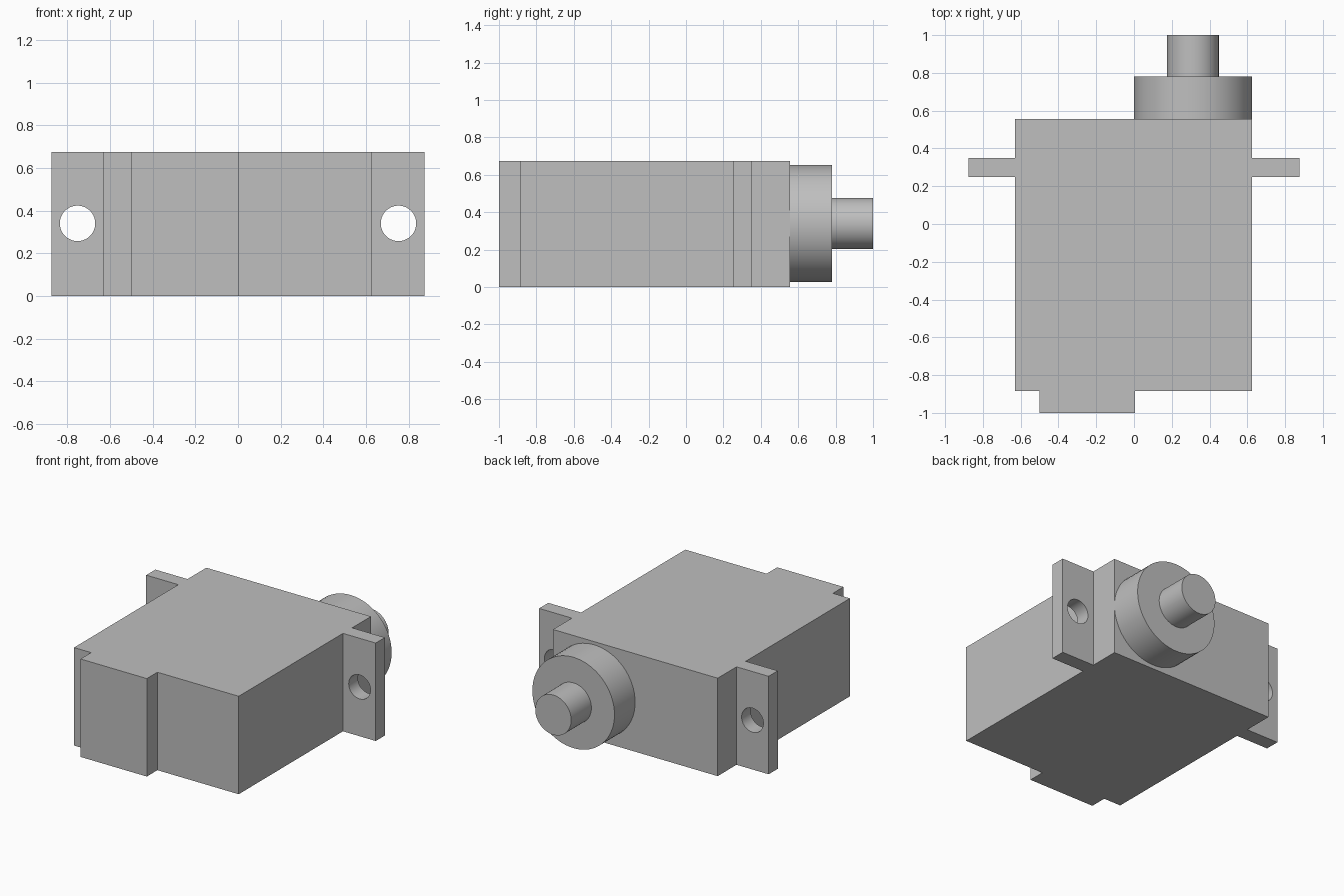
import bpy
import bmesh
from math import radians
from mathutils import Matrix, Vector

default = bpy.data.objects.get("Cube")
if default:
    bpy.data.objects.remove(default, do_unlink=True)

HEIGHT = 0.675
MID_Z = 0.34

grey = bpy.data.materials.new("light grey plastic")
grey.use_nodes = True
grey.diffuse_color = (0.52, 0.52, 0.52, 1)
grey.node_tree.nodes["Principled BSDF"].inputs["Base Color"].default_value = grey.diffuse_color


def finish(name, bm):
    mesh = bpy.data.meshes.new(name)
    bm.to_mesh(mesh)
    bm.free()
    mesh.materials.append(grey)
    obj = bpy.data.objects.new(name, mesh)
    bpy.context.collection.objects.link(obj)
    return obj


def smooth(obj):
    bpy.ops.object.select_all(action="DESELECT")
    obj.select_set(True)
    bpy.context.view_layer.objects.active = obj
    bpy.ops.object.shade_smooth_by_angle(angle=radians(30))


def cylinder(name, x, y0, y1, radius):
    """Cylinder lying along y at mid height."""
    bm = bmesh.new()
    place = Matrix.Translation((x, (y0 + y1) / 2, MID_Z)) @ Matrix.Rotation(radians(90), 4, "X")
    bmesh.ops.create_cone(bm, cap_ends=True, segments=64, radius1=radius,
                          radius2=radius, depth=y1 - y0, matrix=place)
    return finish(name, bm)


# Main case with the cable block, extruded from one outline
outline = [(-0.63, -0.885), (-0.5, -0.885), (-0.5, -1), (0.005, -1),
           (0.005, -0.885), (0.625, -0.885), (0.625, 0.555), (-0.63, 0.555)]
bm = bmesh.new()
base = bm.faces.new([bm.verts.new((x, y, 0)) for x, y in outline])
top = bmesh.ops.extrude_face_region(bm, geom=[base])["geom"]
bmesh.ops.translate(bm, vec=Vector((0, 0, HEIGHT)),
                    verts=[v for v in top if isinstance(v, bmesh.types.BMVert)])
bmesh.ops.recalc_face_normals(bm, faces=bm.faces)
finish("case", bm)

# Mounting ears, each with a round screw hole
for side, label in ((-1, "right"), (1, "left")):
    bm = bmesh.new()
    place = Matrix.Translation((side * 0.75, 0.3, HEIGHT / 2)) @ Matrix.Diagonal((0.25, 0.1, HEIGHT, 1))
    bmesh.ops.create_cube(bm, size=1, matrix=place)
    ear = finish(label + "_mounting_ear", bm)
    cutter = cylinder(label + "_hole_cutter", side * 0.752, 0.2, 0.4, 0.083)
    cutter.hide_render = True
    cut = ear.modifiers.new("screw hole", "BOOLEAN")
    cut.operation = "DIFFERENCE"
    cut.solver = "EXACT"
    cut.object = cutter
    # Bake the hole, then drop the cutter
    bpy.context.view_layer.update()
    baked = bpy.data.meshes.new_from_object(ear.evaluated_get(bpy.context.evaluated_depsgraph_get()))
    ear.modifiers.clear()
    ear.data = baked
    bpy.data.objects.remove(cutter, do_unlink=True)
    smooth(ear)

# Output collar and shaft at the back
smooth(cylinder("output_collar", 0.312, 0.555, 0.78, 0.313))
smooth(cylinder("output_shaft", 0.312, 0.78, 1, 0.137))
